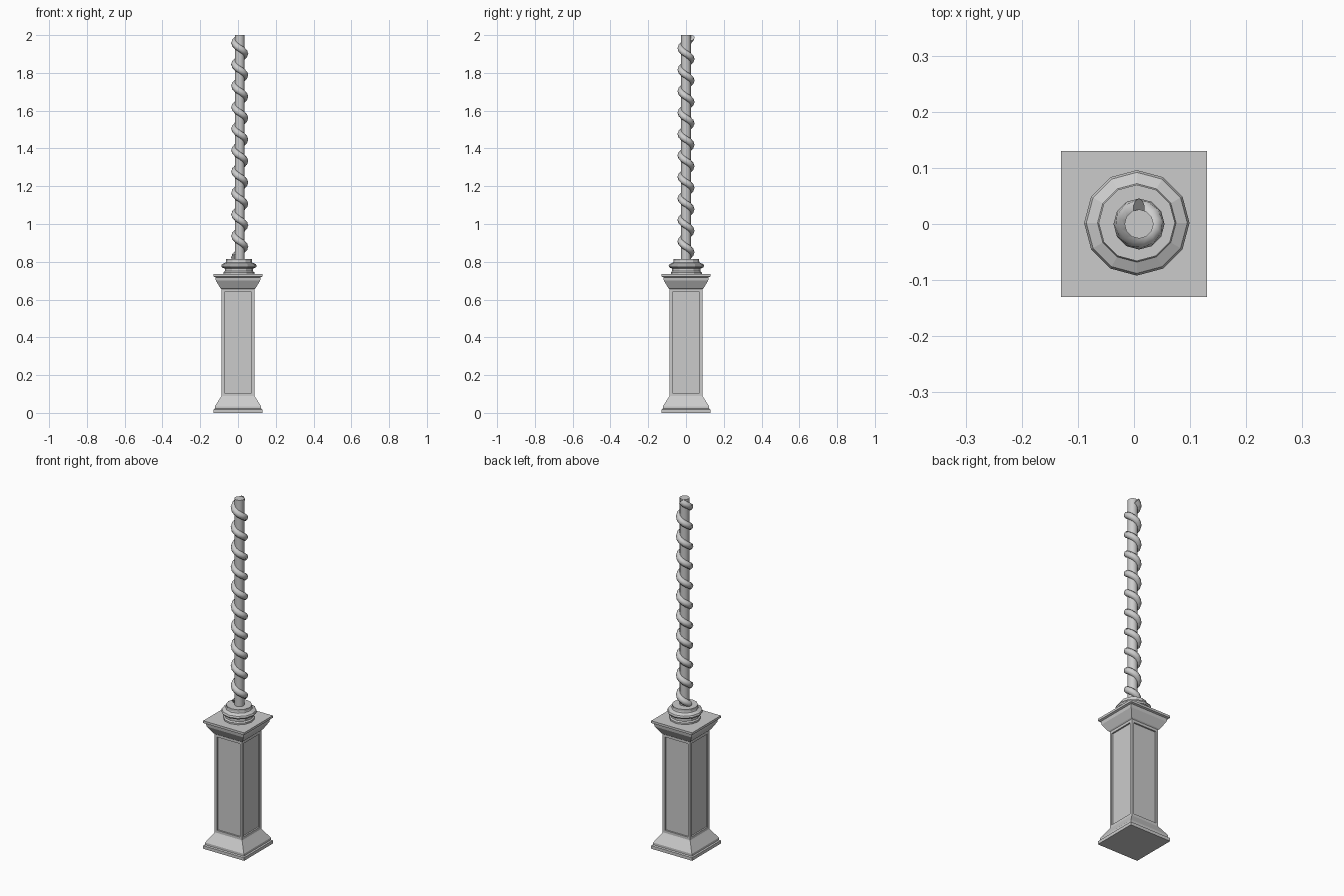
import bpy
import bmesh
from math import sin, cos, pi, sqrt

cube = bpy.data.objects.get("Cube")
if cube:
    bpy.data.objects.remove(cube, do_unlink=True)

stone = bpy.data.materials.new("grey_stone")
stone.use_nodes = True
COLOUR = (0.6, 0.6, 0.6, 1)
stone.diffuse_color = COLOUR
stone.node_tree.nodes["Principled BSDF"].inputs["Base Color"].default_value = COLOUR


def finish(name, bm, centre=(0, 0), smooth=None):
    bmesh.ops.recalc_face_normals(bm, faces=bm.faces)
    mesh = bpy.data.meshes.new(name)
    bm.to_mesh(mesh)
    bm.free()
    ob = bpy.data.objects.new(name, mesh)
    bpy.context.collection.objects.link(ob)
    ob.location = (*centre, 0)
    mesh.materials.append(stone)
    if smooth:
        bpy.ops.object.select_all(action="DESELECT")
        ob.select_set(True)
        bpy.context.view_layer.objects.active = ob
        bpy.ops.object.shade_smooth_by_angle(angle=smooth)
    return ob


def skin(rings):
    """Join equal rings of points into a capped tube."""
    bm = bmesh.new()
    loops = [[bm.verts.new(p) for p in ring] for ring in rings]
    n = len(loops[0])
    for a, b in zip(loops, loops[1:]):
        for i in range(n):
            j = (i + 1) % n
            bm.faces.new((a[i], a[j], b[j], b[i]))
    bm.faces.new(loops[0][::-1])
    bm.faces.new(loops[-1])
    return bm


def lathe(profile, sides, turn=0):
    return skin([[(r * cos(turn + 2 * pi * i / sides), r * sin(turn + 2 * pi * i / sides), z)
                  for i in range(sides)] for r, z in profile])


# Square pedestal with moulded foot and cap
SHAFT_LOW, SHAFT_HIGH = 0.09, 0.655
outline = [(0.13, 0), (0.13, 0.018), (0.123, 0.022), (0.123, 0.035), (0.09, 0.085),
           (0.087, SHAFT_LOW), (0.087, SHAFT_HIGH), (0.093, 0.66), (0.117, 0.7),
           (0.12, 0.718), (0.13, 0.722), (0.13, 0.735)]
pedestal = lathe([(w * sqrt(2), z) for w, z in outline], 4, pi / 4)

# Recessed panel on each side of the shaft
pedestal.normal_update()
bmesh.ops.recalc_face_normals(pedestal, faces=pedestal.faces)
sides = [f for f in pedestal.faces
         if abs(f.normal.z) < 0.01 and f.calc_center_median().z > 0.3
         and f.calc_center_median().z < 0.5]
bmesh.ops.inset_individual(pedestal, faces=sides, thickness=0.021)
bmesh.ops.inset_individual(pedestal, faces=sides, thickness=0.0005, depth=-0.008)
finish("pedestal", pedestal)

# Round collar between pedestal and column
collar = lathe([(0.082, 0.733), (0.082, 0.744), (0.075, 0.75), (0.075, 0.764), (0.09, 0.77),
                (0.094, 0.778), (0.09, 0.787), (0.07, 0.796), (0.068, 0.803),
                (0.068, 0.815)], 12)
finish("collar", collar, (0.005, 0.002))

# Straight core of the column
AXIS = (0.009, 0)
core = lathe([(0.026, 0.81), (0.026, 2)], 12)
finish("column_core", core, AXIS, 0.8)

# Rope strand winding round the core
PITCH, TOP, STEPS, TURNS = 0.1136, 1.987, 12, 10.25
WIND, TUBE = 0.027, 0.0185
slope = -PITCH / (2 * pi)
length = sqrt(WIND ** 2 + slope ** 2)
rings = []
for k in range(int(TURNS * STEPS) + 1):
    a = pi / 2 + 2 * pi * k / STEPS
    z = TOP - PITCH * k / STEPS
    ring = []
    for i in range(10):
        t = 2 * pi * i / 10
        out, up = TUBE * cos(t), TUBE * sin(t)
        side = -up * slope / length
        ring.append(((WIND + out) * cos(a) - side * sin(a),
                     (WIND + out) * sin(a) + side * cos(a),
                     min(z + up * WIND / length, 2)))
    rings.append(ring)
finish("twisted_strand", skin(rings), AXIS, 0.9)
